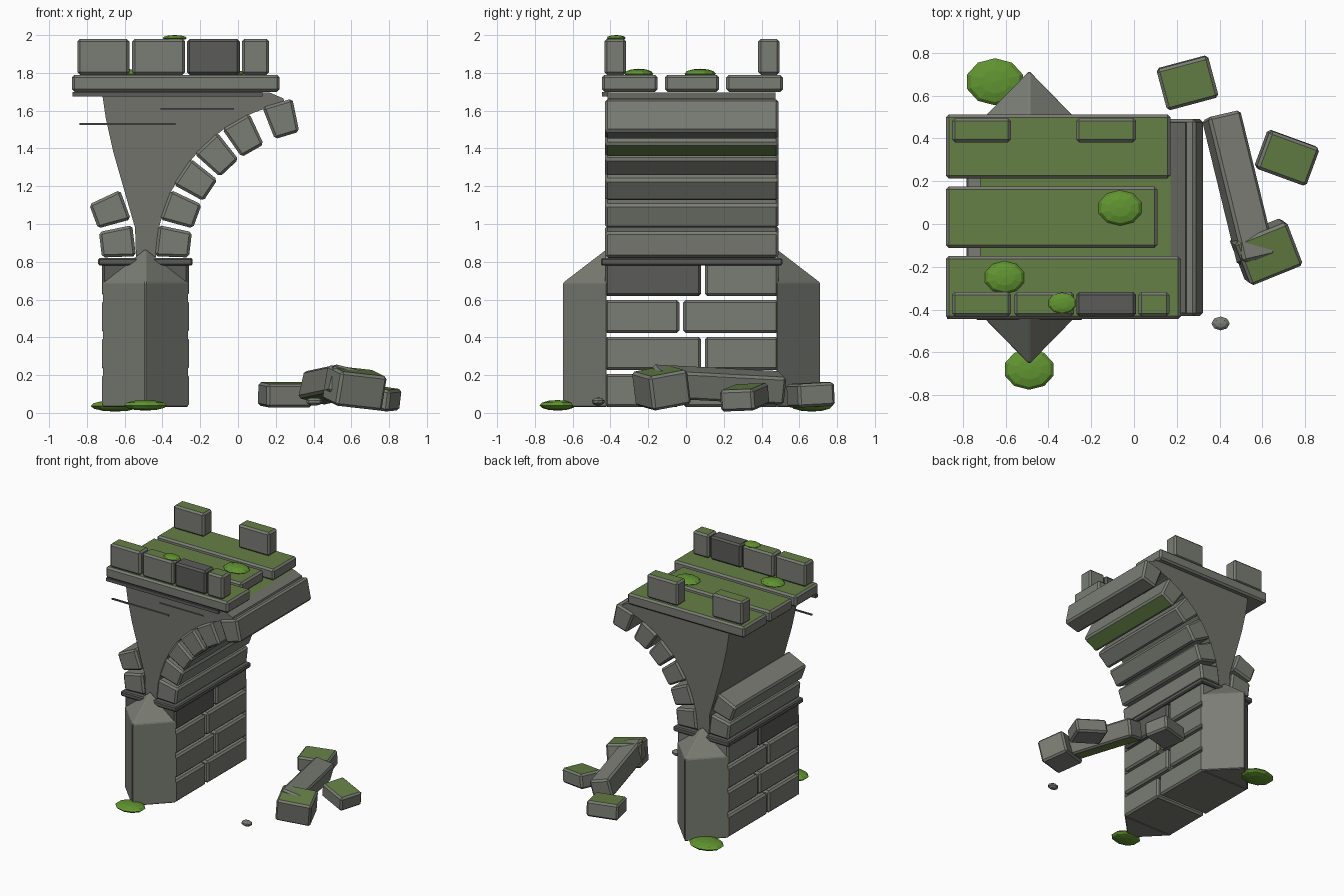
import bpy, bmesh, math
from mathutils import Matrix, Vector, Euler

if "Cube" in bpy.data.objects:
    bpy.data.objects.remove(bpy.data.objects["Cube"])


def mat(name, c):
    m = bpy.data.materials.new(name)
    m.diffuse_color = (*c, 1)
    m.use_nodes = True
    m.node_tree.nodes["Principled BSDF"].inputs["Base Color"].default_value = m.diffuse_color
    return m


STONE = mat("stone", (0.195, 0.205, 0.175))
DARK = mat("dark stone", (0.105, 0.108, 0.098))
FILL = mat("rubble fill", (0.165, 0.17, 0.145))
MOSS = mat("moss", (0.13, 0.215, 0.06))
TUFT = mat("bright moss", (0.12, 0.30, 0.03))


def finish(name, bm, base=STONE, moss=None, bevel=0.014, loc=(0, 0, 0), rot=(0, 0, 0)):
    """Turn a bmesh into an object; faces pointing along `moss` become mossy."""
    bmesh.ops.recalc_face_normals(bm, faces=bm.faces)
    bm.normal_update()
    if moss:
        d = Vector(moss).normalized()
        for f in bm.faces:
            f.material_index = int(f.normal.dot(d) > 0.97)
    me = bpy.data.meshes.new(name)
    bm.to_mesh(me)
    bm.free()
    me.materials.append(base)
    me.materials.append(MOSS)
    ob = bpy.data.objects.new(name, me)
    bpy.context.collection.objects.link(ob)
    ob.location = loc
    ob.rotation_euler = Euler([math.radians(a) for a in rot])
    if bevel:
        b = ob.modifiers.new("bevel", 'BEVEL')
        b.width, b.segments, b.material = bevel, 1, 0
    return ob


def block(name, lo, hi, **kw):
    """Box from its low corner to its high corner."""
    lo, hi = Vector(lo), Vector(hi)
    bm = bmesh.new()
    bmesh.ops.create_cube(bm, size=1, matrix=Matrix.Diagonal((*(hi - lo), 1)))
    return finish(name, bm, loc=(lo + hi) / 2, **kw)


def extrude_profile(name, pts, y0, y1, **kw):
    """Extrude an x-z outline along y."""
    bm = bmesh.new()
    f = bm.faces.new([bm.verts.new((x, y0, z)) for x, z in pts])
    r = bmesh.ops.extrude_face_region(bm, geom=[f])
    bmesh.ops.translate(bm, vec=(0, y1 - y0, 0),
                        verts=[v for v in r["geom"] if isinstance(v, bmesh.types.BMVert)])
    return finish(name, bm, **kw)


def blob(name, loc, radii, mtl, seg=10, rings=6):
    bm = bmesh.new()
    bmesh.ops.create_uvsphere(bm, u_segments=seg, v_segments=rings, radius=1,
                              matrix=Matrix.Diagonal((*radii, 1)))
    return finish(name, bm, base=mtl, bevel=0, loc=loc)


Y0, Y1 = -0.43, 0.49          # bridge width
PX = -0.49                    # pier centre line

# Pier: four courses with staggered joints
for i in range(4):
    z, joint = 0.03 + i * 0.196, (-0.025, 0.09)[i % 2]
    for j, (a, b) in enumerate(((Y0, joint - 0.01), (joint + 0.01, Y1))):
        block(f"pier_block_{i}_{j}", (-0.72, a, z), (-0.26, b, z + 0.176),
              base=DARK if (i, j) == (3, 0) else STONE)

# Pointed cutwaters with sloped caps, front and back
for name, yb, s in (("front_cutwater", Y0 + 0.01, -1), ("back_cutwater", Y1 - 0.01, 1)):
    bm = bmesh.new()
    for z in (0.03, 0.69):
        for x, y in ((PX - 0.23, yb), (PX + 0.23, yb), (PX, yb + s * 0.235)):
            bm.verts.new((x, y, z))
    bm.verts.new((PX, yb, 0.87))
    bmesh.ops.convex_hull(bm, input=bm.verts)
    bmesh.ops.dissolve_limit(bm, angle_limit=0.02, verts=bm.verts, edges=bm.edges)
    finish(name, bm, bevel=0.006)

# Impost ledge on top of the pier
block("impost", (-0.74, -0.45, 0.78), (-0.24, 0.51, 0.82), base=DARK, bevel=0.008)

# Arch stones: wedges around the arch centre, mirrored stubs on the left
CX, CZ, STEP = 0.41, 0.81, 13.3


def polar(r, a):
    a = math.radians(a)
    return CX - r * math.cos(a), CZ + r * math.sin(a)


for i in range(6):
    a = 6.9 + STEP * i
    off = (0.04, 0.02) if i == 5 else (0, 0)
    pts = [polar(r, a + d) for r, d in ((0.67, -5.8), (0.85, -5.6), (0.85, 5.6), (0.67, 5.8))]
    pts = [(x + off[0], z + off[1]) for x, z in pts]
    inward = (math.cos(math.radians(a)), 0, -math.sin(math.radians(a)))
    extrude_profile(f"arch_stone_{i}", pts, Y0, Y1, moss=inward if i == 4 else None)
    if i < 2:
        extrude_profile(f"left_arch_stone_{i}", [(2 * PX - x, z) for x, z in pts], Y0, Y1)

# Spandrel fill above the arch, mossy on top
outline = [(-0.72, 1.695), (-0.70, 1.56), (-0.66, 1.38), (-0.60, 1.17), (-0.545, 0.98), (-0.54, 0.82)]
outline += [polar(0.845, a) for a in range(1, 80, 6)]
outline += [(0.24, 1.665), (0.17, 1.695)]
extrude_profile("spandrel_fill", outline, -0.415, 0.475, base=FILL, moss=(0, 0, 1), bevel=0)

# String course and joint lines on the front
block("string_course", (-0.875, -0.445, 1.675), (0.13, -0.41, 1.70), base=DARK, bevel=0)
block("joint_strip_low", (-0.84, -0.423, 1.525), (-0.33, -0.41, 1.535), base=DARK, bevel=0)
block("joint_strip_high", (-0.41, -0.423, 1.605), (-0.02, -0.41, 1.613), base=DARK, bevel=0)

# Deck slabs with mossy tops and broken ends
for i, (a, b, x1) in enumerate(((-0.445, -0.15, 0.22), (-0.112, 0.175, 0.11), (0.213, 0.513, 0.17))):
    block(f"deck_slab_{i}", (-0.88, a, 1.70), (x1, b, 1.79), moss=(0, 0, 1))

# Parapet stones
for i, (a, b) in enumerate(((-0.85, -0.575), (-0.56, -0.28), (-0.27, 0.01), (0.02, 0.165))):
    dark = i == 2
    block(f"front_parapet_{i}", (a, -0.432, 1.79), (b, -0.317, 1.98),
          base=DARK if dark else STONE, moss=None if dark else (0, 0, 1))
    if i in (0, 2):
        block(f"back_parapet_{i}", (a, 0.382, 1.79), (b, 0.495, 1.98), moss=(0, 0, 1))

# Fallen stones and the long fallen arch stone
block("fallen_stone_back", (0.125, 0.56, 0.033), (0.375, 0.76, 0.158), moss=(0, 0, 1), rot=(3, 0, 15))
block("fallen_stone_right", (0.59, 0.215, 0.025), (0.84, 0.405, 0.14), moss=(0, 0, 1), rot=(2, 8, -20))
block("fallen_stone_big", (0.485, -0.24, 0.04), (0.75, -0.02, 0.225), moss=(0, 0, 1), rot=(10, 6, 22))
block("fallen_arch_stone", (0.41, -0.18, 0.075), (0.57, 0.52, 0.225), moss=(0, 0, -1), rot=(-3, 14, 13))
blob("pebble", (0.405, -0.465, 0.06), (0.045, 0.034, 0.022), STONE, 8, 5)

# Moss tufts
for i, (loc, r) in enumerate((
        ((-0.065, 0.075, 1.795), (0.105, 0.083, 0.027)),
        ((-0.605, -0.25, 1.795), (0.096, 0.077, 0.027)),
        ((-0.335, -0.37, 1.985), (0.067, 0.05, 0.015)),
        ((-0.65, 0.665, 0.037), (0.137, 0.11, 0.03)),
        ((-0.49, -0.68, 0.04), (0.12, 0.095, 0.028)))):
    blob(f"moss_tuft_{i}", loc, r, TUFT)
